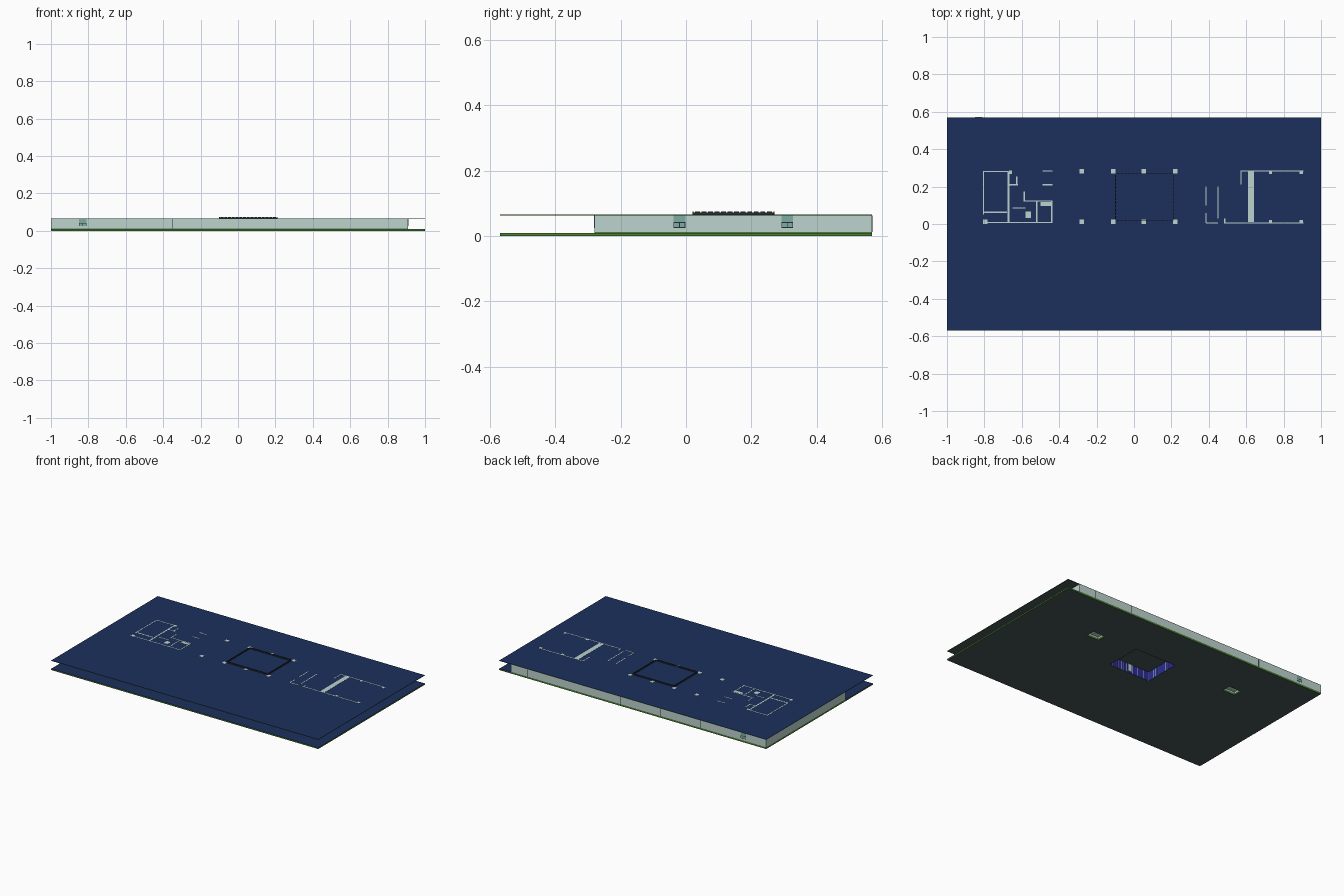
import bpy, bmesh

if "Cube" in bpy.data.objects:
    bpy.data.objects.remove(bpy.data.objects["Cube"])

def material(name, r, g, b):
    m = bpy.data.materials.new(name)
    lin = lambda c: ((c / 255 + 0.055) / 1.055) ** 2.4
    m.diffuse_color = (lin(r), lin(g), lin(b), 1)
    m.use_nodes = True
    m.node_tree.nodes["Principled BSDF"].inputs["Base Color"].default_value = m.diffuse_color
    return m

NAVY = material("navy_deck", 28, 48, 92)
GREEN = material("green_edge", 75, 125, 50)
SLATE = material("slate_soffit", 72, 88, 86)
MINT = material("pale_wall", 190, 212, 207)
TEAL = material("teal_door", 125, 172, 165)
DARK = material("dark_frame", 38, 42, 48)
BLUE = material("blue_glass", 42, 42, 150)

def finish(name, bm, mats):
    bmesh.ops.remove_doubles(bm, verts=bm.verts, dist=1e-5)
    bmesh.ops.recalc_face_normals(bm, faces=bm.faces)
    me = bpy.data.meshes.new(name)
    bm.to_mesh(me)
    bm.free()
    for m in mats:
        me.materials.append(m)
    ob = bpy.data.objects.new(name, me)
    bpy.context.collection.objects.link(ob)
    return ob

def boxes(name, items, mat):
    """One object made of boxes (x0, x1, y0, y1, z0, z1)."""
    bm = bmesh.new()
    for x0, x1, y0, y1, z0, z1 in items:
        vs = bmesh.ops.create_cube(bm, size=1)["verts"]
        for v in vs:
            v.co.x = x1 if v.co.x > 0 else x0
            v.co.y = y1 if v.co.y > 0 else y0
            v.co.z = z1 if v.co.z > 0 else z0
    me = bpy.data.meshes.new(name)
    bm.to_mesh(me)
    bm.free()
    me.materials.append(mat)
    ob = bpy.data.objects.new(name, me)
    bpy.context.collection.objects.link(ob)
    return ob

def slab(name, x0, x1, y0, y1, z0, z1, holes=()):
    """Plate with rectangular holes; navy top, green edge, slate underside."""
    xs = sorted({x0, x1} | {v for h in holes for v in h[:2]})
    ys = sorted({y0, y1} | {v for h in holes for v in h[2:]})
    def solid(i, j):
        if not (0 <= i < len(xs) - 1 and 0 <= j < len(ys) - 1):
            return False
        cx, cy = (xs[i] + xs[i + 1]) / 2, (ys[j] + ys[j + 1]) / 2
        return not any(h[0] < cx < h[1] and h[2] < cy < h[3] for h in holes)
    bm = bmesh.new()
    def quad(pts, mi):
        bm.faces.new([bm.verts.new(p) for p in pts]).material_index = mi
    for i in range(len(xs) - 1):
        for j in range(len(ys) - 1):
            if not solid(i, j):
                continue
            c = [(xs[i], ys[j]), (xs[i + 1], ys[j]), (xs[i + 1], ys[j + 1]), (xs[i], ys[j + 1])]
            quad([(*p, z1) for p in c], 0)
            quad([(*p, z0) for p in c], 2)
            for k, (di, dj) in enumerate([(0, -1), (1, 0), (0, 1), (-1, 0)]):
                if not solid(i + di, j + dj):
                    a, b = c[k], c[(k + 1) % 4]
                    quad([(*a, z0), (*b, z0), (*b, z1), (*a, z1)], 1)
    return finish(name, bm, [NAVY, GREEN, SLATE])

# floor and roof plates, with atrium and stair openings in the floor
HX, HY = 1.0, 0.57
ATR = (-0.10, 0.21, 0.02, 0.27)
STAIRS = [(0.455, 0.545, 0.205, 0.265), (-0.605, -0.515, 0.225, 0.285)]
HOLES = [ATR] + STAIRS
slab("ground_slab", -HX, HX, -HY, HY, 0, 0.009, HOLES)
slab("floor_finish", -HX, 0.91, -0.28, HY, 0.009, 0.012, HOLES)
slab("roof_slab", -HX, HX, -HY, HY, 0.062, 0.065)

# outer walls
Z0, Z1, T = 0.012, 0.062, 0.006
boxes("outer_walls", [
    (-1, 0.91, HY - T, HY, Z0, Z1), (-1, -0.351, -0.28, -0.28 + T, Z0, Z1),
    (-0.347, 0.91, -0.28, -0.28 + T, Z0, Z1),
    (-1, -1 + T, -0.28 + T, HY - T, Z0, Z1), (0.91 - T, 0.91, -0.28 + T, HY - T, Z0, Z1)], MINT)
joints = [(x - 0.001, x + 0.001, HY - 0.001, HY + 0.0005, Z0, Z1)
          for x in (0.87, 0.785, 0.5, 0.09, -0.21, -0.51)]
boxes("wall_joints", joints + [(-0.351, -0.347, -0.28, -0.275, Z0, Z1)], DARK)

# doors with dark bars
doors, bars = [], []
for y in (-0.281, HY - 0.001):
    doors.append((-0.85, -0.81, y, y + 0.002, 0.025, Z1))
    for x in (-0.85, -0.831, -0.812):
        bars.append((x, x + 0.002, y - 0.0005, y + 0.0025, 0.025, 0.04))
    for z in (0.025, 0.04):
        bars.append((-0.85, -0.81, y - 0.0005, y + 0.0025, z, z + 0.002))
for yc in (-0.02, 0.31):
    doors.append((0.909, 0.911, yc - 0.018, yc + 0.018, 0.025, Z1))
    for y in (-0.018, -0.001, 0.016):
        bars.append((0.9085, 0.9115, yc + y, yc + y + 0.002, 0.025, 0.04))
    for z in (0.025, 0.04):
        bars.append((0.9085, 0.9115, yc - 0.018, yc + 0.018, z, z + 0.002))
boxes("doors", doors, TEAL)
boxes("door_bars", bars, DARK)

# core walls and columns, whose tops just pierce the roof
TOP = 0.0658
def hwall(xa, xb, y, t=0.006):
    return (xa, xb, y - t / 2, y + t / 2, Z0, TOP)
def vwall(x, ya, yb, t=0.006):
    return (x - t / 2, x + t / 2, ya, yb, Z0, TOP)
boxes("west_core_walls", [
    hwall(-0.808, -0.67, 0.28), vwall(-0.805, 0.05, 0.28), hwall(-0.805, -0.68, 0.062, 0.009),
    vwall(-0.67, 0.01, 0.28, 0.01), hwall(-0.8, -0.435, 0.008), hwall(-0.665, -0.62, 0.21),
    vwall(-0.627, 0.21, 0.255), vwall(-0.587, 0.12, 0.175), hwall(-0.59, -0.435, 0.122),
    vwall(-0.52, 0.01, 0.12), vwall(-0.44, 0.01, 0.12), hwall(-0.5, -0.44, 0.107, 0.02),
    hwall(-0.58, -0.55, 0.05, 0.035), hwall(-0.65, -0.58, 0.085),
    hwall(-0.49, -0.435, 0.21), hwall(-0.49, -0.435, 0.283)], MINT)
boxes("east_core_walls", [
    vwall(0.625, 0.01, 0.283, 0.032), hwall(0.57, 0.905, 0.283), vwall(0.573, 0.21, 0.28),
    hwall(0.48, 0.905, 0.006), vwall(0.45, 0.03, 0.2), vwall(0.385, 0.005, 0.06),
    vwall(0.385, 0.1, 0.2), hwall(0.385, 0.45, 0.006), vwall(0.485, 0.006, 0.03)], MINT)
cols = [(x, 0.012) for x in (-0.28, -0.11, 0.053, 0.22)]
cols = [(x, y + d, 0.012) for x, y in cols for d in (0, 0.27)]
cols += [(x, y, 0.009) for x in (0.73, 0.895) for y in (0.012, 0.277)]
cols += [(-0.795, 0.012, 0.011), (-0.11 - 0.55, 0.277, 0.009)]
boxes("columns", [(x - r, x + r, y - r, y + r, Z0, TOP) for x, y, r in cols], MINT)

# room partitions below the roof
parts = [(x - 0.002, x + 0.002, 0.35, HY - T, Z0, Z1) for x in (-0.51, -0.21, 0.09, 0.5, 0.785)]
parts += [(x - 0.002, x + 0.002, -0.28 + T, -0.07, Z0, Z1) for x in (-0.6, -0.35, 0.3, 0.6)]
boxes("room_partitions", parts, MINT)

# atrium: blue glazing, pale mullions, dark parapet panels above the roof
ax0, ax1, ay0, ay1 = ATR
g = 0.002
def ring(z0, z1, t=g):
    return [(ax0, ax1, ay0, ay0 + t, z0, z1), (ax0, ax1, ay1 - t, ay1, z0, z1),
            (ax0, ax0 + t, ay0 + t, ay1 - t, z0, z1), (ax1 - t, ax1, ay0 + t, ay1 - t, z0, z1)]
boxes("atrium_glazing", ring(0.001, 0.062), BLUE)
mull = []
def posts(z0, z1, nx, ny, w, o):
    out = []
    for i in range(nx + 1):
        x = ax0 + w + (ax1 - ax0 - 2 * w) * i / nx
        out += [(x - w / 2, x + w / 2, y - o, y + o, z0, z1) for y in (ay0 + g / 2, ay1 - g / 2)]
    for i in range(ny + 1):
        y = ay0 + w + (ay1 - ay0 - 2 * w) * i / ny
        out += [(x - o, x + o, y - w / 2, y + w / 2, z0, z1) for x in (ax0 + g / 2, ax1 - g / 2)]
    return out
boxes("atrium_mullions", posts(0.001, 0.062, 14, 11, 0.0015, 0.0018), MINT)
boxes("roof_parapet", ring(0.065, 0.072), DARK)
boxes("parapet_posts", posts(0.065, 0.0745, 14, 11, 0.015, 0.0016), DARK)

# stair shaft linings and landings seen through the floor openings
lin = []
for x0, x1, y0, y1 in STAIRS:
    lin += [(x0 - 0.004, x0, y0, y1, Z0, Z1), (x1, x1 + 0.004, y0, y1, Z0, Z1),
            (x0, x1, y0 - 0.004, y0, Z0, Z1), (x0, x1, y1, y1 + 0.004, Z0, Z1),
            (x0, x1, y0, y1, 0.02, 0.023)]
boxes("stair_shafts", lin, MINT)
